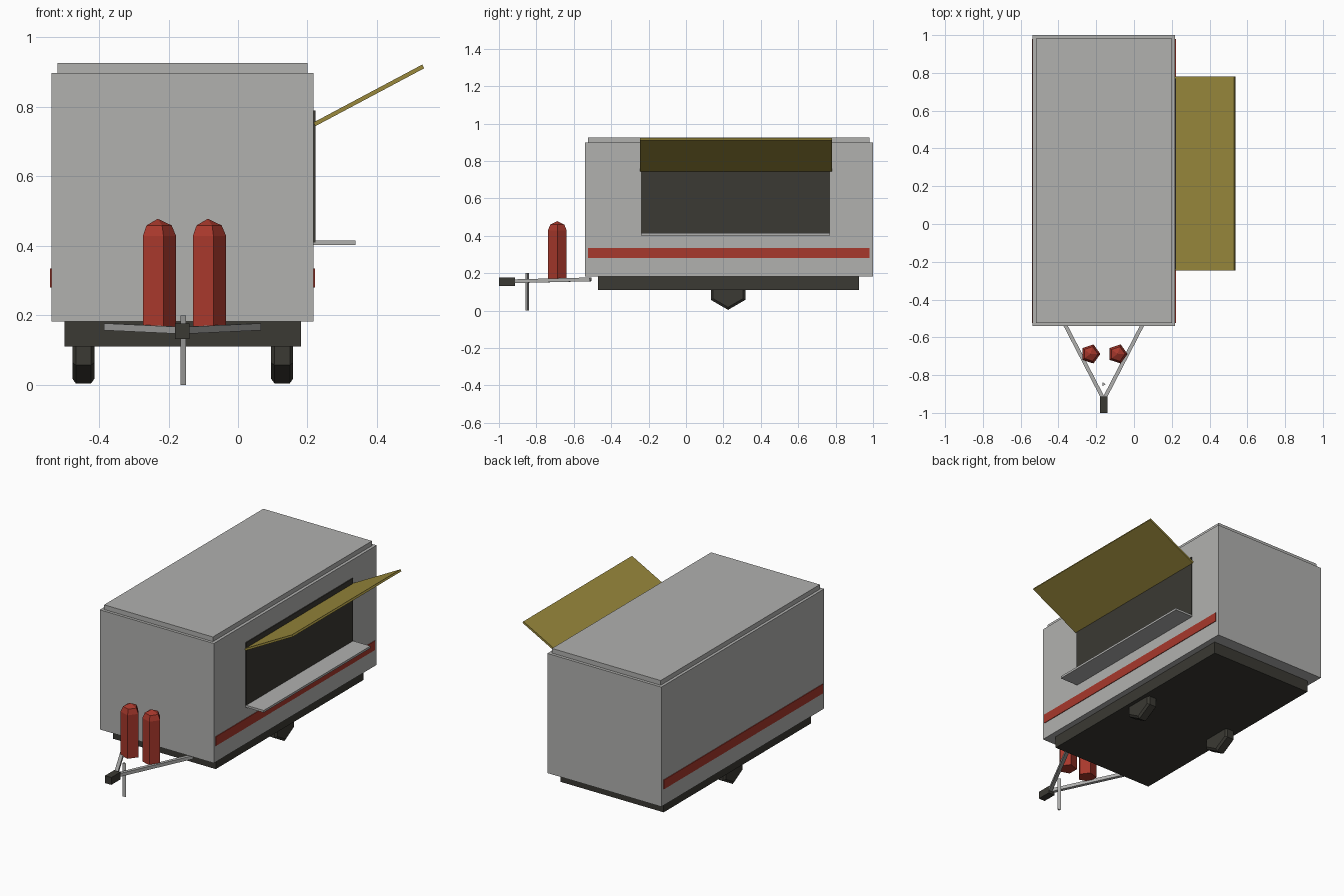
import bpy
import bmesh
import math
from mathutils import Vector

cube = bpy.data.objects.get("Cube")
if cube:
    bpy.data.objects.remove(cube, do_unlink=True)


def material(name, rgb):
    mat = bpy.data.materials.new(name)
    mat.use_nodes = True
    mat.diffuse_color = (*rgb, 1)
    mat.node_tree.nodes["Principled BSDF"].inputs["Base Color"].default_value = (*rgb, 1)
    return mat


GREY = material("light grey", (0.44, 0.44, 0.43))
DARK = material("charcoal", (0.043, 0.041, 0.033))
RED = material("red", (0.39, 0.04, 0.025))
OLIVE = material("mustard", (0.32, 0.25, 0.045))


def finish(name, bm, mat):
    bmesh.ops.recalc_face_normals(bm, faces=bm.faces)
    mesh = bpy.data.meshes.new(name)
    bm.to_mesh(mesh)
    bm.free()
    mesh.materials.append(mat)
    obj = bpy.data.objects.new(name, mesh)
    bpy.context.collection.objects.link(obj)
    return obj


def box(name, mat, x, y, z):
    """Box from a (low, high) pair on each axis."""
    bm = bmesh.new()
    bmesh.ops.create_cube(bm, size=1)
    for v in bm.verts:
        v.co = Vector([(lo + hi) / 2 + c * (hi - lo) for c, (lo, hi) in zip(v.co, (x, y, z))])
    return finish(name, bm, mat)


def beam(name, mat, start, end, width, height):
    """Rectangular bar between two points."""
    start, end = Vector(start), Vector(end)
    obj = box(name, mat, (-width / 2, width / 2), (-height / 2, height / 2),
              (0, (end - start).length))
    obj.location = start
    obj.rotation_mode = 'QUATERNION'
    obj.rotation_quaternion = (end - start).to_track_quat('Z', 'Y')
    return obj


def lathe(name, mat, profile, sides, location, tilt=0):
    """Stack of (radius, height) rings, capped at both ends."""
    bm = bmesh.new()
    rings = []
    for r, h in profile:
        angles = [2 * math.pi * i / sides for i in range(sides)]
        rings.append([bm.verts.new((r * math.cos(a), r * math.sin(a), h)) for a in angles])
    for low, high in zip(rings, rings[1:]):
        for i in range(sides):
            j = (i + 1) % sides
            bm.faces.new((low[i], low[j], high[j], high[i]))
    bm.faces.new(rings[0])
    bm.faces.new(rings[-1])
    bmesh.ops.remove_doubles(bm, verts=bm.verts, dist=0.0005)
    obj = finish(name, bm, mat)
    obj.location = location
    obj.rotation_euler.y = tilt
    return obj


# Trailer body, roof and chassis
MID = -0.16
box("trailer_body", GREY, (-0.537, 0.218), (-0.54, 1.0), (0.182, 0.898))
box("roof_cap", GREY, (-0.52, 0.2), (-0.523, 0.982), (0.898, 0.926))
box("chassis", DARK, (-0.5, 0.182), (-0.47, 0.925), (0.11, 0.182))

# Side stripes
for side, x in (("right", (-0.541, -0.537)), ("left", (0.218, 0.222))):
    box(side + "_stripe", RED, x, (-0.525, 0.98), (0.28, 0.335))

# Serving hatch, counter and raised awning
box("serving_window", DARK, (0.218, 0.223), (-0.24, 0.77), (0.41, 0.79))
box("counter_shelf", GREY, (0.218, 0.338), (-0.24, 0.77), (0.402, 0.415))
awning = box("awning", OLIVE, (0, 0.355), (-0.247, 0.78), (-0.006, 0.006))
awning.location = (0.22, 0, 0.75)
awning.rotation_euler.y = -math.atan2(0.166, 0.312)

# Wheels: six-sided with chamfered rims
for side, x in (("right", -0.445), ("left", 0.127)):
    lathe(side + "_wheel", DARK,
          [(0.092, -0.032), (0.106, -0.022), (0.106, 0.022), (0.092, 0.032)],
          6, (x, 0.225, 0.11), math.pi / 2)

# Towing frame, hitch and jockey leg
for side, s in (("right", -1), ("left", 1)):
    beam(side + "_tow_bar", GREY, (MID + 0.005 * s, -0.92, 0.157),
         (MID + 0.217 * s, -0.51, 0.167), 0.02, 0.02)
box("tow_hitch", DARK, (MID - 0.021, MID + 0.021), (-1.0, -0.913), (0.132, 0.176))
lathe("support_leg", GREY, [(0.011, 0), (0.011, 0.2)], 3, (MID, -0.848, 0))

# Gas bottles: five-sided with domed tops
for side, x in (("right", -0.231), ("left", -0.087)):
    lathe(side + "_gas_bottle", RED,
          [(0.053, 0.168), (0.053, 0.428), (0.04, 0.459), (0.0, 0.478)],
          5, (x, -0.688, 0))
